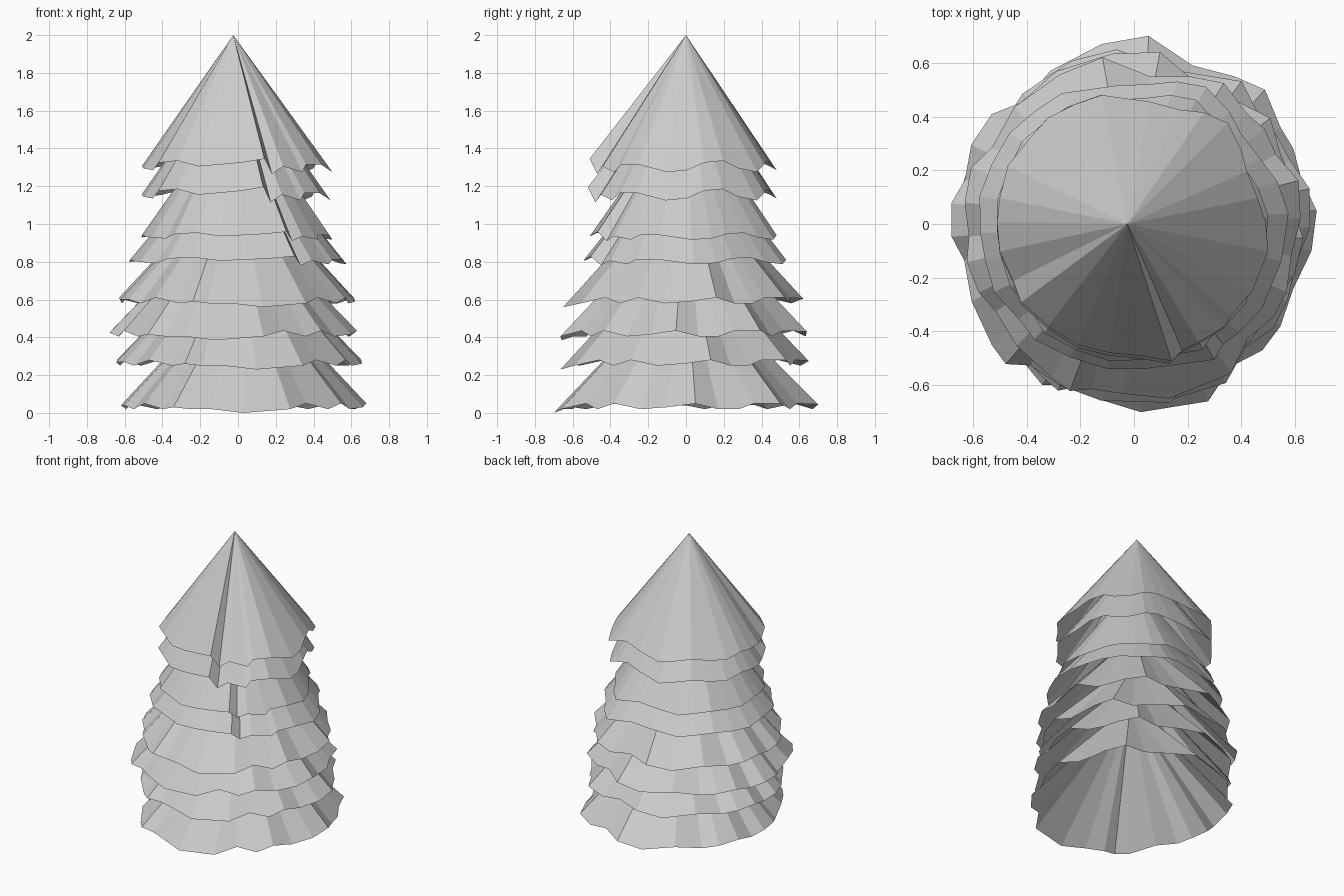
import bpy, bmesh, math, random
from mathutils import Matrix, Vector

random.seed(4)

# Ragged rim of an upper branch skirt, counter-clockwise from the right: x, y, z offset
UPPER = [
    (.49, .01, -.02), (.46, .10, .02), (.42, .20, .03), (.40, .28, -.01),
    (.35, .38, -.03), (.26, .42, .01), (.17, .43, .03), (.06, .46, .01),
    (-.12, .485, -.02), (-.22, .45, .0), (-.32, .40, .02), (-.40, .31, .0),
    (-.47, .22, -.01), (-.50, .10, .01), (-.51, .01, .0), (-.50, -.10, -.01),
    (-.45, -.21, -.02), (-.42, -.29, .02), (-.32, -.38, .03), (-.21, -.45, .0),
    (-.09, -.48, .01), (.02, -.49, .02), (.14, -.51, .04), (.18, -.47, -.04),
    (.24, -.44, .0), (.34, -.38, -.03), (.36, -.34, .01), (.44, -.25, .01),
    (.50, -.10, -.03)]

# Wider rim of the lower skirts
LOWER = [
    (.68, .05, .02), (.62, .17, -.01), (.59, .28, -.01), (.54, .36, .02),
    (.48, .50, .02), (.36, .55, -.01), (.20, .59, .02), (.03, .70, .015),
    (-.15, .67, -.01), (-.35, .57, .02), (-.47, .43, -.01), (-.57, .37, .01),
    (-.63, .24, .02), (-.64, .10, -.01), (-.67, .0, .01), (-.65, -.13, .01),
    (-.60, -.22, -.01), (-.54, -.37, .02), (-.44, -.53, -.01), (-.38, -.60, .0),
    (-.29, -.60, -.01), (-.17, -.65, -.01), (.0, -.70, -.03), (.26, -.66, -.01),
    (.35, -.53, .02), (.47, -.47, -.01), (.54, -.38, .02), (.59, -.24, -.01),
    (.66, -.10, .0)]


def skirt(name, rim, z, apex_z, left, right, front, back, turn, jitter, wave):
    """Open cone with a ragged rim, fitted to the given extents."""
    rot = Matrix.Rotation(math.radians(turn), 3, 'Z')
    pts = [rot @ Vector(p) for p in rim]
    for p in pts:
        k = 1 + random.uniform(-jitter, jitter)
        p.x *= k
        p.y *= k
    x0, x1 = min(p.x for p in pts), max(p.x for p in pts)
    y0, y1 = min(p.y for p in pts), max(p.y for p in pts)
    bm = bmesh.new()
    tip = bm.verts.new((-.025 if z > 1 else (left + right) / 2, 0, apex_z))
    ring = [bm.verts.new((left + (p.x - x0) / (x1 - x0) * (right - left),
                          front + (p.y - y0) / (y1 - y0) * (back - front),
                          z + p.z * wave)) for p in pts]
    for i, v in enumerate(ring):
        bm.faces.new((v, ring[(i + 1) % len(ring)], tip))
    mesh = bpy.data.meshes.new(name)
    bm.to_mesh(mesh)
    bm.free()
    bpy.context.collection.objects.link(bpy.data.objects.new(name, mesh))


# Tiers from top: rim, rim z, apex z, left, right, front, back, turn, jitter, wave
TIERS = [
    (UPPER, 1.305, 2.00, -.51, .50, -.51, .48, 0, 0, 1),
    (UPPER, 1.155, 1.86, -.51, .49, -.52, .48, 0, 0, 1),
    (UPPER, .935, 1.66, -.51, .50, -.51, .48, 15, .01, .6),
    (UPPER, .805, 1.50, -.575, .575, -.54, .53, 15, .01, .6),
    (LOWER, .59, 1.28, -.63, .62, -.65, .62, 12, .01, 1),
    (LOWER, .415, 1.11, -.68, .63, -.665, .64, -8, .01, 1),
    (LOWER, .26, .95, -.645, .655, -.665, .65, 8, .01, 1),
    (LOWER, .03, .74, -.62, .68, -.70, .70, 0, 0, 1),
]
for i, t in enumerate(TIERS):
    skirt(f"branch_tier_{i + 1}", *t)
